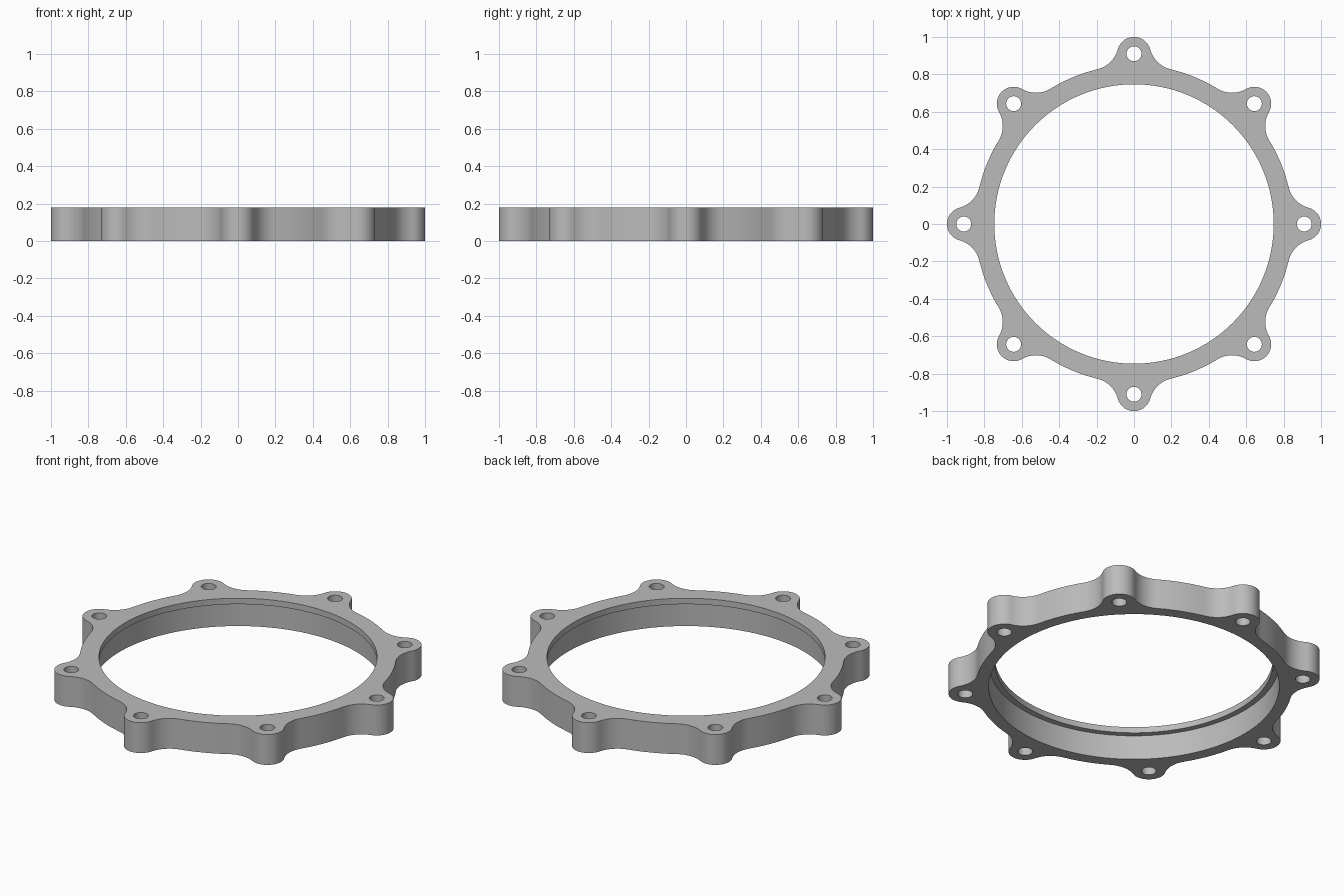
import bpy, bmesh
from math import pi, tau, cos, sin, atan2, sqrt, radians

cube = bpy.data.objects.get("Cube")
if cube:
    bpy.data.objects.remove(cube, do_unlink=True)

# Main dimensions
HEIGHT, LEDGE_Z = 0.18, 0.145
RING_R, LIP_R, BORE_R = 0.85, 0.747, 0.78
LUGS, LUG_DIST, LUG_R, HOLE_R = 8, 0.91, 0.09, 0.04
FILLET_R = 0.15


def arc(cx, cy, r, a0, a1, n):
    """Points along an arc, without its last point."""
    return [(cx + r * cos(a0 + (a1 - a0) * i / n),
             cy + r * sin(a0 + (a1 - a0) * i / n)) for i in range(n)]


def turn(points, a):
    return [(x * cos(a) - y * sin(a), x * sin(a) + y * cos(a)) for x, y in points]


def lug_section():
    """One lug with its two fillets, and the ring arc up to the next lug."""
    d, e = RING_R + FILLET_R, LUG_R + FILLET_R
    fx = (d * d + LUG_DIST ** 2 - e * e) / (2 * LUG_DIST)
    fy = sqrt(d * d - fx * fx)
    phi, psi = atan2(fy, fx), atan2(fy, fx - LUG_DIST)
    return (arc(fx, -fy, FILLET_R, pi - phi, pi - psi, 8)
            + arc(LUG_DIST, 0, LUG_R, -psi, psi, 18)
            + arc(fx, fy, FILLET_R, pi + psi, pi + phi, 8)
            + arc(0, 0, RING_R, phi, tau / LUGS - phi, 6))


bm = bmesh.new()


def loop(points, z):
    verts = [bm.verts.new((x, y, z)) for x, y in points]
    edges = [bm.edges.new((v, verts[(i + 1) % len(verts)])) for i, v in enumerate(verts)]
    return verts, edges


def fill(loops):
    edges = [e for l in loops for e in l[1]]
    bmesh.ops.triangle_fill(bm, use_beauty=True, edges=edges, normal=(0, 0, 1))


def wall(a, b):
    n = len(a[0])
    for i in range(n):
        j = (i + 1) % n
        bm.faces.new((a[0][i], a[0][j], b[0][j], b[0][i]))


# Outlines
angles = [tau * k / LUGS for k in range(LUGS)]
outline = [p for a in angles for p in turn(lug_section(), a)]
holes = [arc(LUG_DIST * cos(a), LUG_DIST * sin(a), HOLE_R, 0, tau, 28) for a in angles]
lip, bore = (arc(0, 0, r, 0, tau, 128) for r in (LIP_R, BORE_R))

# Top and bottom faces, pierced by the bolt holes
outer_and_holes = [outline] + holes
bottom = [loop(p, 0) for p in outer_and_holes]
top = [loop(p, HEIGHT) for p in outer_and_holes]
bore_low, bore_high = loop(bore, 0), loop(bore, LEDGE_Z)
lip_low, lip_high = loop(lip, LEDGE_Z), loop(lip, HEIGHT)
fill(bottom + [bore_low])
fill(top + [lip_high])

# Outer wall, hole walls, bore, ledge and lip
for low, high in zip(bottom, top):
    wall(low, high)
wall(bore_low, bore_high)
wall(bore_high, lip_low)
wall(lip_low, lip_high)
bmesh.ops.recalc_face_normals(bm, faces=bm.faces[:])

mesh = bpy.data.meshes.new("flange_ring")
bm.to_mesh(mesh)
bm.free()
ring = bpy.data.objects.new("flange_ring", mesh)
bpy.context.collection.objects.link(ring)

# Plain grey
grey = bpy.data.materials.new("plain_grey")
grey.use_nodes = True
colour = (0.5, 0.5, 0.5, 1)
grey.diffuse_color = colour
grey.node_tree.nodes["Principled BSDF"].inputs["Base Color"].default_value = colour
mesh.materials.append(grey)

# Smooth curved walls, sharp rims
bpy.ops.object.select_all(action='DESELECT')
ring.select_set(True)
bpy.context.view_layer.objects.active = ring
bpy.ops.object.shade_smooth_by_angle(angle=radians(30))
